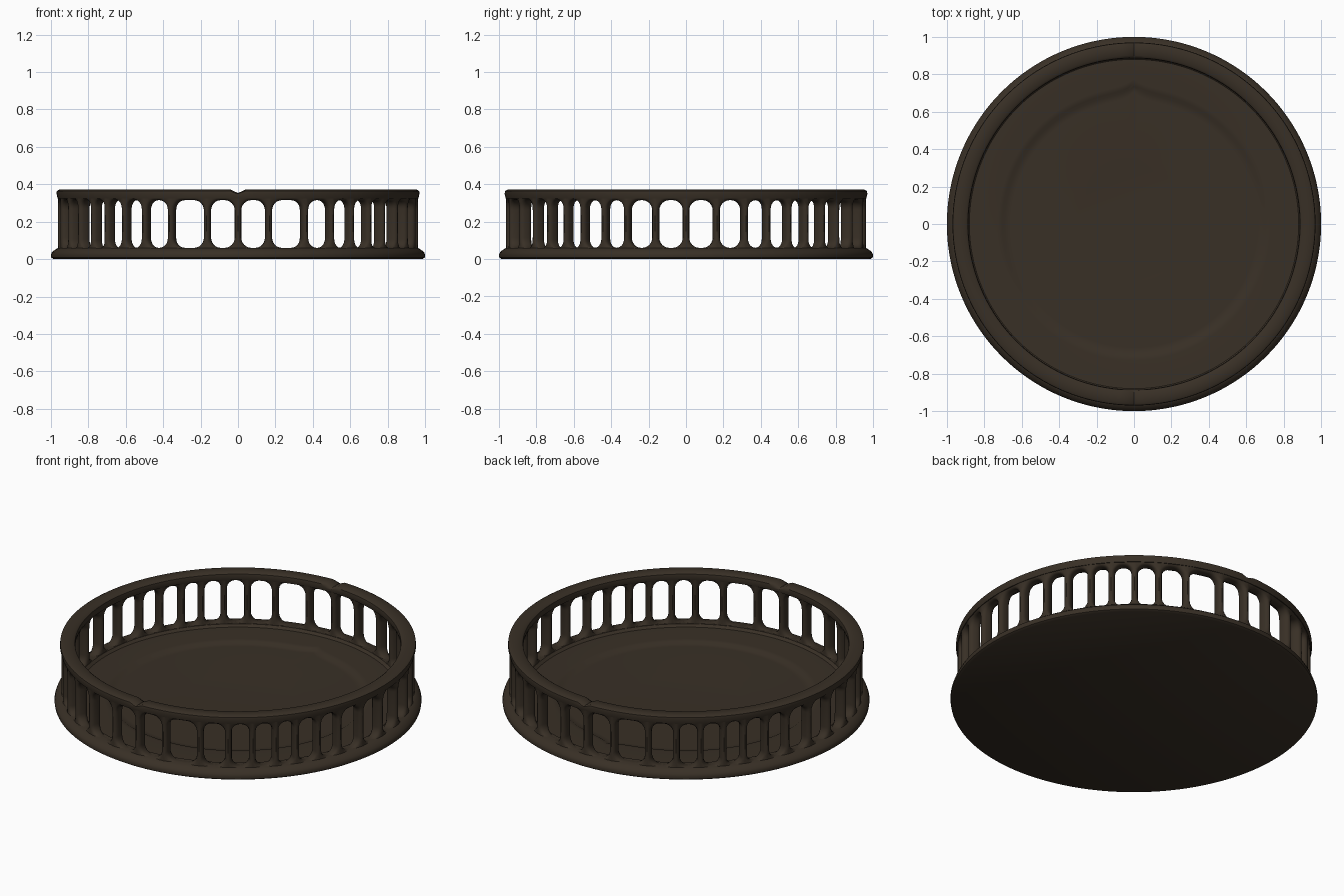
import bpy, bmesh, math

if "Cube" in bpy.data.objects:
    bpy.data.objects.remove(bpy.data.objects["Cube"])

brown = bpy.data.materials.new("dark brown")
brown.diffuse_color = (0.040, 0.029, 0.019, 1)
brown.use_nodes = True
brown.node_tree.nodes["Principled BSDF"].inputs["Base Color"].default_value = brown.diffuse_color
R_IN, R_OUT = 0.895, 0.962


def finish(name, bm):
    bmesh.ops.remove_doubles(bm, verts=bm.verts, dist=1e-4)
    bmesh.ops.recalc_face_normals(bm, faces=bm.faces)
    me = bpy.data.meshes.new(name)
    bm.to_mesh(me)
    bm.free()
    ob = bpy.data.objects.new(name, me)
    bpy.context.collection.objects.link(ob)
    me.materials.append(brown)
    bpy.ops.object.select_all(action='DESELECT')
    ob.select_set(True)
    bpy.context.view_layer.objects.active = ob
    bpy.ops.object.shade_smooth_by_angle(angle=math.radians(40))
    return ob


def lathe(name, profile, closed, warp=lambda r, z, a: (r, z), n=144):
    bm = bmesh.new()
    rings = []
    for i in range(n):
        a = 2 * math.pi * i / n
        ring = []
        for r, z in profile:
            r, z = warp(r, z, a)
            ring.append(bm.verts.new((r * math.cos(a), r * math.sin(a), z)))
        rings.append(ring)
    m = len(profile)
    for i in range(n):
        p, q = rings[i], rings[(i + 1) % n]
        for j in range(m if closed else m - 1):
            k = (j + 1) % m
            vs = [p[j], q[j], q[k], p[k]]
            if profile[j][0] == 0:
                vs = [p[j], q[k], p[k]]
            elif profile[k][0] == 0:
                vs = [p[j], q[j], p[k]]
            bm.faces.new(vs)
    return finish(name, bm)


# Base plate with flared foot and a shallow dish whose rim has a small point at the back
def dish_point(r, z, a):
    if 0.6 < r < 0.8:
        d = math.degrees(a) - 90
        r += 0.045 * math.exp(-abs(d) / 4)
    return r, z


lathe("base_plate", [(0, 0), (0.985, 0), (0.998, 0.008), (1.0, 0.022), (0.994, 0.038),
                     (0.978, 0.05), (0.962, 0.06), (0.895, 0.06), (0.88, 0.047),
                     (0.73, 0.046), (0.705, 0.044), (0.69, 0.035), (0.66, 0.034),
                     (0.36, 0.037), (0.30, 0.034), (0, 0.034)], False, dish_point)


# Top rim with tiny notches at front and back
def notch(r, z, a):
    if z > 0.36 and abs(abs(math.degrees(a) - 180) - 90) < 1:
        z -= 0.018
    return r, z


lathe("top_rim", [(0.89, 0.325), (0.885, 0.345), (0.888, 0.362), (0.90, 0.371),
                  (0.955, 0.371), (0.968, 0.364), (0.97, 0.35), (0.964, 0.325)], True, notch)

# Arcade wall: one rounded opening per bay, post spacing mirrored in each quadrant
quad = [0, 10.1, 22.3, 31.8, 39.8, 47.5, 54.5, 62.5, 70.5, 80, 90]
posts = quad + [180 - q for q in quad[-2::-1]]
posts = posts + [180 + p for p in posts[1:]]
Z0, Z1, H0, H1 = 0.045, 0.335, 0.06, 0.315
GAP = math.degrees(0.018 / R_OUT)


def window(half, grow):
    """Rounded rectangle in (angle, z) around the bay centre."""
    w = math.radians(half - GAP) * R_OUT + grow
    h = (H1 - H0) / 2 + grow
    r = min(0.055, w * 0.95)
    pts = []
    for c in range(4):
        sx, sz = (1, -1, -1, 1)[c], (1, 1, -1, -1)[c]
        for k in range(7):
            t = math.radians(90 * c + 15 * k)
            pts.append(((sx * (w - r) + r * math.cos(t)) / R_OUT,
                        (H0 + H1) / 2 + sz * (h - r) + r * math.sin(t)))
    return pts


def border(half):
    pts = []
    for c in range(4):
        for k in range(7):
            t = math.radians(90 * c + 10 + 70 * k / 6)
            x, y = math.cos(t), math.sin(t)
            m = max(abs(x), abs(y))
            pts.append((math.radians(half) * x / m, (Z0 + Z1) / 2 + (Z1 - Z0) / 2 * y / m))
    return pts


bm = bmesh.new()
for a0, a1 in zip(posts, posts[1:]):
    mid, half = math.radians((a0 + a1) / 2 - 90), (a1 - a0) / 2
    layers = [(border(half), R_OUT), (window(half, 0.010), R_OUT - 0.003),
              (window(half, 0.003), R_OUT - 0.010), (window(half, 0), R_OUT - 0.022),
              (window(half, 0), R_IN + 0.022), (window(half, 0.003), R_IN + 0.010),
              (window(half, 0.010), R_IN + 0.003), (border(half), R_IN)]
    loops = [[bm.verts.new((r * math.cos(mid + a), r * math.sin(mid + a), z)) for a, z in pts]
             for pts, r in layers]
    for p, q in zip(loops, loops[1:]):
        for i in range(28):
            j = (i + 1) % 28
            bm.faces.new((p[i], p[j], q[j], q[i]))
finish("arcade_wall", bm)
